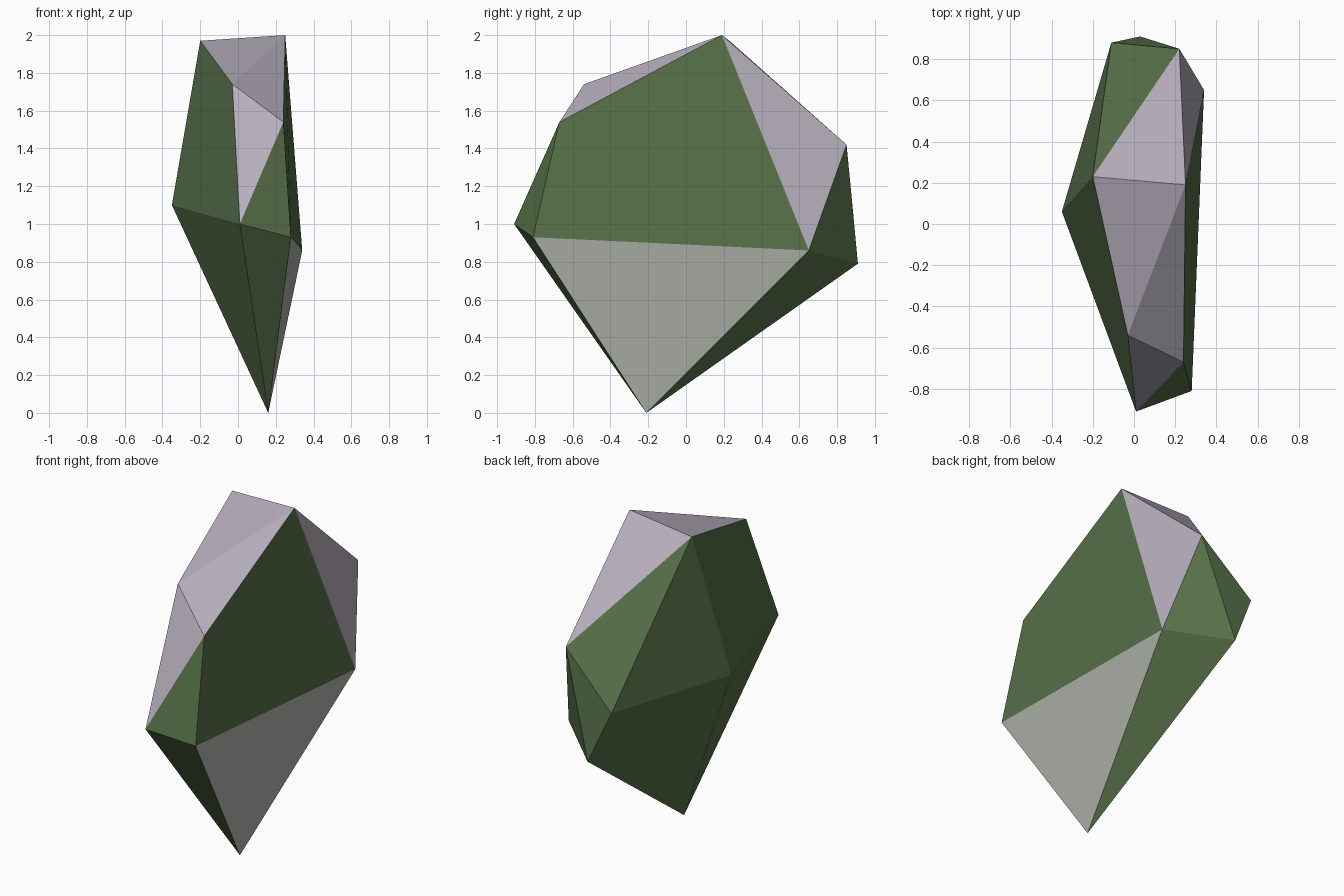
import bpy, bmesh

if "Cube" in bpy.data.objects:
    bpy.data.objects.remove(bpy.data.objects["Cube"])

# Corner points of the faceted stone
P = {
    "tip": (0.16, -0.21, 0.0),
    "front": (0.01, -0.91, 1.0),
    "front_right": (0.28, -0.81, 0.93),
    "right": (0.34, 0.65, 0.86),
    "left": (-0.35, 0.06, 1.10),
    "brow_left": (-0.03, -0.54, 1.74),
    "brow_right": (0.24, -0.67, 1.54),
    "top_right": (0.25, 0.19, 2.0),
    "top_left": (-0.20, 0.23, 1.97),
    "shoulder": (0.22, 0.85, 1.42),
    "back_left": (-0.11, 0.88, 1.11),
    "back": (0.03, 0.91, 0.79),
}

# Facets grouped by colour
FACETS = {
    "moss_green": [
        "tip front_right front", "tip front left", "tip right back",
        "tip back back_left left", "front front_right brow_right",
        "front_right right top_right brow_right",
        "front brow_left top_left left", "left top_left back_left",
        "top_left shoulder back_left", "back_left shoulder back",
        "right shoulder back",
    ],
    "pale_lilac": [
        "front brow_right brow_left", "brow_left brow_right top_right",
        "brow_left top_right top_left", "top_left top_right shoulder",
        "top_right right shoulder",
    ],
    "light_grey": ["tip right front_right"],
}
COLOURS = {
    "moss_green": (0.093, 0.162, 0.065, 1),
    "pale_lilac": (0.468, 0.423, 0.503, 1),
    "light_grey": (0.445, 0.456, 0.418, 1),
}

mesh = bpy.data.meshes.new("faceted_stone")
stone = bpy.data.objects.new("faceted_stone", mesh)
bpy.context.collection.objects.link(stone)

# Flat facets, one material per colour group
bm = bmesh.new()
verts = {name: bm.verts.new(co) for name, co in P.items()}
for index, (colour, facets) in enumerate(FACETS.items()):
    mat = bpy.data.materials.new(colour)
    mat.diffuse_color = COLOURS[colour]
    mat.use_nodes = True
    mat.node_tree.nodes["Principled BSDF"].inputs["Base Color"].default_value = mat.diffuse_color
    mesh.materials.append(mat)
    for facet in facets:
        face = bm.faces.new([verts[n] for n in facet.split()])
        face.material_index = index
bmesh.ops.recalc_face_normals(bm, faces=bm.faces[:])
bm.to_mesh(mesh)
bm.free()
